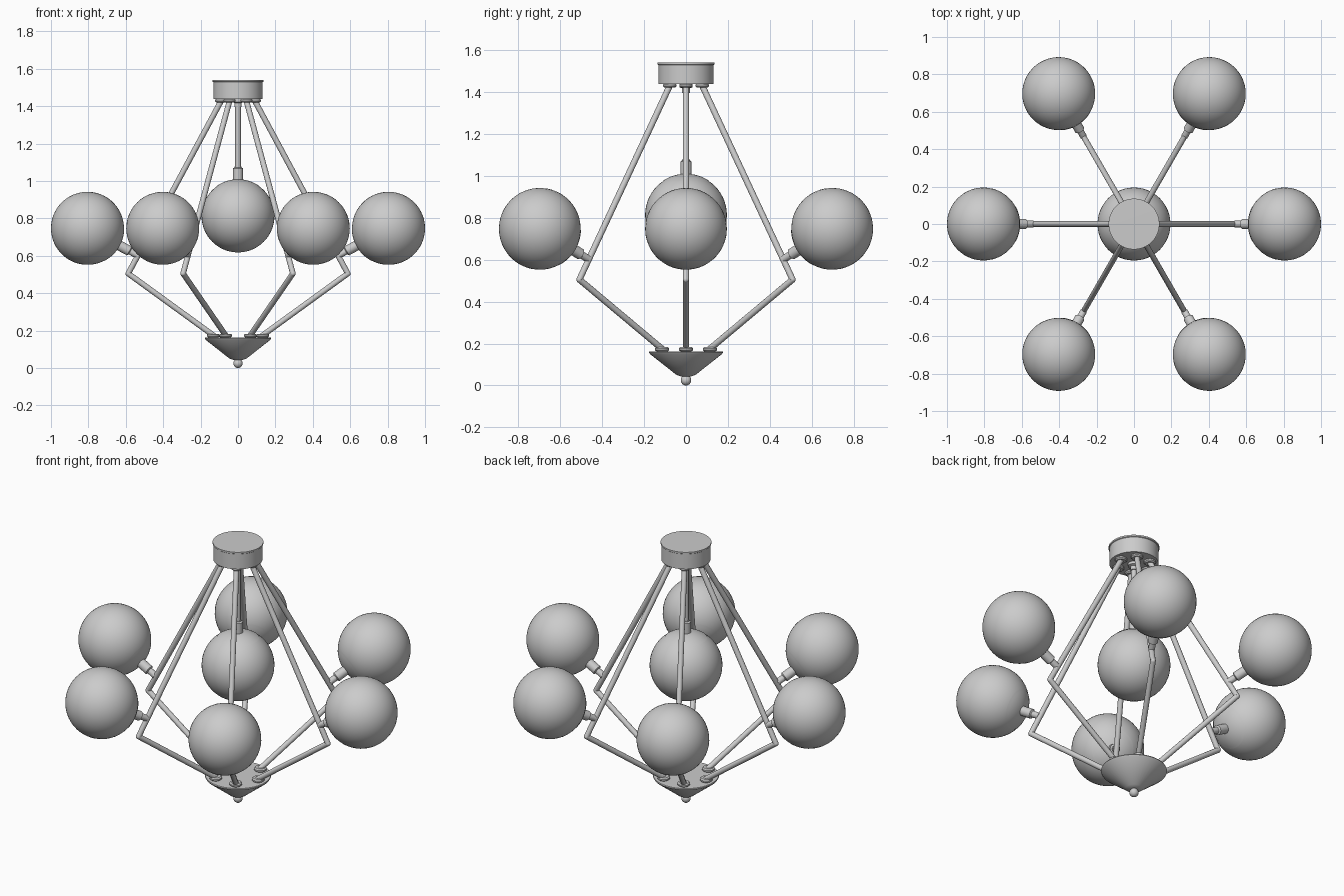
import bpy, bmesh
from math import pi, sin, cos, radians
from mathutils import Vector, Matrix

if "Cube" in bpy.data.objects:
    bpy.data.objects.remove(bpy.data.objects["Cube"])

SEG = 40


def lathe(name, profile, origin=(0, 0, 0), axis=(0, 0, 1), seg=SEG):
    """Spin (radius, height) points about an axis through origin."""
    rot = Vector((0, 0, 1)).rotation_difference(Vector(axis)).to_matrix().to_4x4()
    bm = bmesh.new()
    rings = []
    for r, h in profile:
        if r < 1e-6:
            rings.append([bm.verts.new((0, 0, h))] * seg)
        else:
            rings.append([bm.verts.new((r * cos(2 * pi * i / seg), r * sin(2 * pi * i / seg), h))
                          for i in range(seg)])
    for a, b in zip(rings, rings[1:]):
        for i in range(seg):
            j = (i + 1) % seg
            quad = list(dict.fromkeys((a[i], a[j], b[j], b[i])))
            if len(quad) > 2:
                bm.faces.new(quad)
    bmesh.ops.recalc_face_normals(bm, faces=bm.faces)
    bm.transform(Matrix.Translation(origin) @ rot)
    me = bpy.data.meshes.new(name)
    bm.to_mesh(me)
    bm.free()
    ob = bpy.data.objects.new(name, me)
    bpy.context.collection.objects.link(ob)
    bpy.ops.object.select_all(action='DESELECT')
    ob.select_set(True)
    bpy.context.view_layer.objects.active = ob
    bpy.ops.object.shade_smooth_by_angle(angle=radians(35))
    return ob


def rod(name, a, b, r=0.015):
    a, b = Vector(a), Vector(b)
    n = (b - a).length
    return lathe(name, [(0, 0), (r, 0), (r, n), (0, n)], a, (b - a).normalized(), 16)


def arc(r, start, end, steps):
    """Profile arc of a sphere, angles measured from the lower pole."""
    return [(r * sin(t), -r * cos(t)) for t in
            (radians(start + (end - start) * i / steps) for i in range(steps + 1))]


def collar(name, origin, r):
    lathe(name, [(0, -0.01), (r * 0.8, -0.01), (r, -0.004), (r, 0.004), (r * 0.8, 0.01), (0, 0.01)],
          origin, seg=24)


def lamp(name, centre, direction, reach):
    """Globe with a socket on its back, direction pointing from the arm to the globe."""
    c, d = Vector(centre), Vector(direction).normalized()
    lathe(name + "_globe", arc(R, 0, 180, 28), c, d, 48)
    lathe(name + "_globe_holder", arc(R + 0.0015, 0, 35, 8), c, d, 48)
    lathe(name + "_socket", [(0, -reach), (0.018, -reach), (0.018, -R - 0.065), (0.027, -R - 0.06),
                             (0.027, -R + 0.005), (0, -R + 0.005)], c, d, 24)


R = 0.195

# Ceiling canopy
lathe("canopy", [(0, 1.438), (0.132, 1.438), (0.132, 1.528), (0.136, 1.531), (0.136, 1.54), (0, 1.541)])

# Lower cone with finial ball
lathe("bottom_cone", [(0, 0.163), (0.175, 0.163), (0.177, 0.158), (0.172, 0.15), (0.045, 0.05),
                      (0.02, 0.042), (0, 0.042)])
lathe("finial", arc(0.025, 0, 180, 12), (0, 0, 0.025), seg=24)

# Six bent arms, each carrying a globe
for k in range(6):
    t = k * pi / 3

    def at(r, z):
        return Vector((r * cos(t), r * sin(t), z))

    top, elbow, foot = at(0.088, 1.432), at(0.587, 0.505), at(0.128, 0.172)
    rod(f"upper_arm_{k}", top, elbow)
    rod(f"lower_arm_{k}", elbow, foot)
    lathe(f"elbow_{k}", arc(0.015, 0, 180, 8), elbow, seg=16)
    collar(f"top_collar_{k}", at(0.09, 1.43), 0.032)
    collar(f"bottom_collar_{k}", at(0.132, 0.173), 0.034)
    lamp(f"arm_{k}", at(0.805, 0.747), at(0.88, 0.475), 0.302)

# Central hanging globe
rod("centre_stem", (0, 0, 1.44), (0, 0, 1.05))
lathe("centre_collar", [(0, 1.44), (0.032, 1.44), (0.032, 1.422), (0.02, 1.418), (0.02, 1.395), (0, 1.395)],
      seg=24)
lamp("centre", (0, 0, 0.813), (0, 0, -1), 0.265)
